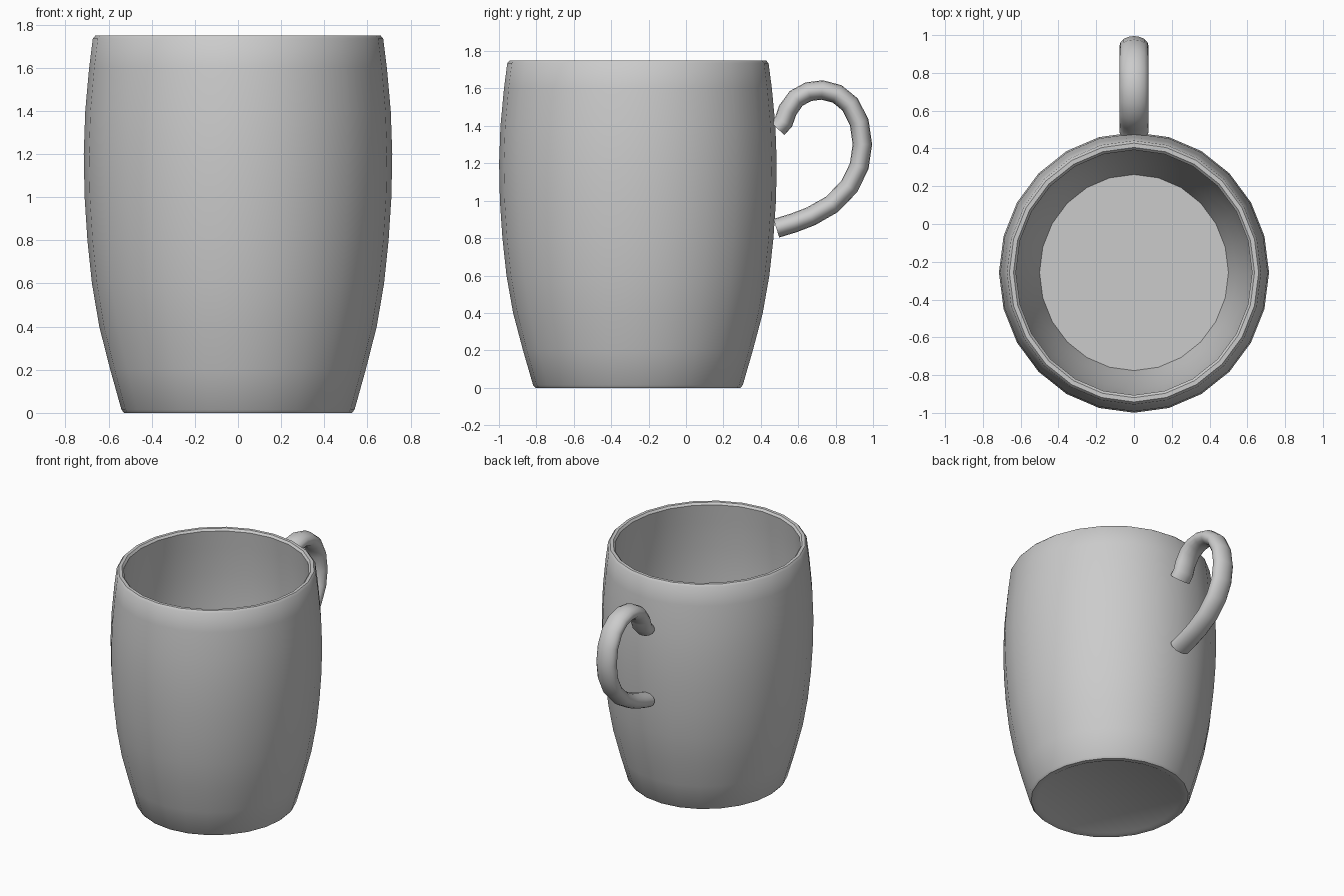
import bpy, bmesh, math
from mathutils import Vector

cube = bpy.data.objects.get("Cube")
if cube:
    bpy.data.objects.remove(cube, do_unlink=True)

glaze = bpy.data.materials.new("grey ceramic")
glaze.use_nodes = True
GREY = (0.6, 0.6, 0.6, 1)
glaze.diffuse_color = GREY
glaze.node_tree.nodes["Principled BSDF"].inputs["Base Color"].default_value = GREY


def loft(name, rings, angle):
    """Skin a list of equal rings, close both ends and shade the result."""
    bm = bmesh.new()
    loops = [[bm.verts.new(p) for p in ring] for ring in rings]
    for a, b in zip(loops, loops[1:]):
        for i in range(len(a)):
            j = (i + 1) % len(a)
            bm.faces.new((a[i], a[j], b[j], b[i]))
    bm.faces.new(loops[0])
    bm.faces.new(loops[-1])
    bmesh.ops.recalc_face_normals(bm, faces=bm.faces)
    mesh = bpy.data.meshes.new(name)
    bm.to_mesh(mesh)
    bm.free()
    mesh.materials.append(glaze)
    obj = bpy.data.objects.new(name, mesh)
    bpy.context.collection.objects.link(obj)
    bpy.ops.object.select_all(action='DESELECT')
    obj.select_set(True)
    bpy.context.view_layer.objects.active = obj
    bpy.ops.object.shade_smooth_by_angle(angle=math.radians(angle))


def circle(count):
    return [(math.cos(t), math.sin(t))
            for t in (2 * math.pi * i / count for i in range(count))]


# Mug body: barrel profile as (radius, height), slightly deeper than wide
CENTRE_Y, DEPTH, WALL = -0.257, 1.038, 0.05
barrel = [(0.592, 0.2), (0.643, 0.4), (0.677, 0.6), (0.698, 0.8), (0.711, 1.0),
          (0.715, 1.2), (0.708, 1.4), (0.69, 1.6)]
foot = [(0.48, 0.008), (0.495, 0), (0.528, 0), (0.54, 0.014)]
rim = [(0.673, 1.735), (0.66, 1.75), (0.638, 1.75), (0.625, 1.735)]
inside = [(r - WALL, z) for r, z in reversed(barrel)]
profile = foot + barrel + rim + inside + [(0.5, 0.06)]
loft("mug_body", [[(r * c, CENTRE_Y + DEPTH * r * s, z) for c, s in circle(24)]
                  for r, z in profile], 40)

# Handle: oval section swept along an ear-shaped path of (y, z)
path = [Vector((0, y, z)) for y, z in (
    (0.488, 1.387), (0.522, 1.422), (0.543, 1.483), (0.589, 1.547),
    (0.655, 1.583), (0.728, 1.592), (0.808, 1.571), (0.877, 1.515),
    (0.926, 1.419), (0.943, 1.301), (0.926, 1.184), (0.872, 1.075),
    (0.781, 0.981), (0.669, 0.917), (0.575, 0.881), (0.483, 0.853))]
HALF_WIDTH, HALF_THICK = 0.077, 0.052
side = Vector((1, 0, 0))
rings = []
for i, p in enumerate(path):
    tangent = (path[min(i + 1, len(path) - 1)] - path[max(i - 1, 0)]).normalized()
    out = side.cross(tangent)
    rings.append([p + side * (HALF_WIDTH * c) + out * (HALF_THICK * s)
                  for c, s in circle(16)])
loft("handle", rings, 45)
